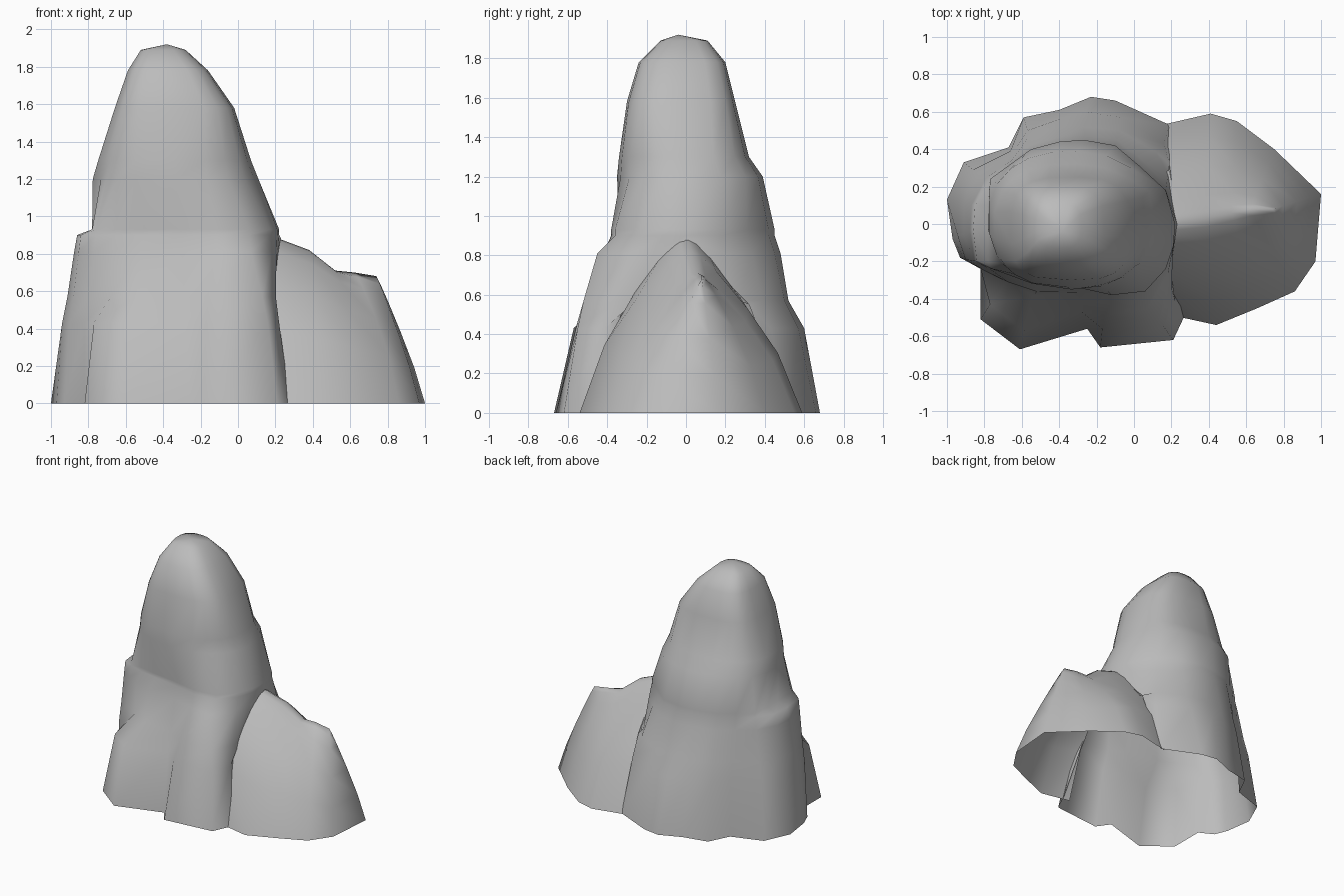
import bpy
import bmesh
from math import atan2, cos, sin, radians, copysign
from mathutils import Vector

cube = bpy.data.objects.get("Cube")
if cube:
    bpy.data.objects.remove(cube, do_unlink=True)

# Single stone colour
stone = bpy.data.materials.new("grey_stone")
stone.use_nodes = True
stone.diffuse_color = (0.5, 0.5, 0.5, 1)
bsdf = stone.node_tree.nodes["Principled BSDF"]
bsdf.inputs["Base Color"].default_value = stone.diffuse_color
bsdf.inputs["Roughness"].default_value = 0.9


def loft(name, rings, closed, apex=None):
    """Skin a stack of rings, leaving the bottom open."""
    bm = bmesh.new()
    rows = [[bm.verts.new(p) for p in ring] for ring in rings]
    count = len(rows[0])
    spans = count if closed else count - 1
    for low, high in zip(rows, rows[1:]):
        for i in range(spans):
            j = (i + 1) % count
            bm.faces.new((low[i], low[j], high[j], high[i]))
    if apex:
        tip = bm.verts.new(apex)
        for i in range(spans):
            bm.faces.new((rows[-1][i], rows[-1][(i + 1) % count], tip))
    bmesh.ops.remove_doubles(bm, verts=bm.verts[:], dist=0.0005)
    mesh = bpy.data.meshes.new(name)
    bm.to_mesh(mesh)
    bm.free()
    mesh.materials.append(stone)
    obj = bpy.data.objects.new(name, mesh)
    bpy.context.collection.objects.link(obj)
    bpy.ops.object.select_all(action="DESELECT")
    obj.select_set(True)
    bpy.context.view_layer.objects.active = obj
    bpy.ops.object.shade_smooth_by_angle(angle=radians(75))


# Tall spire outlines: lobed foot, buttresses, waist
foot = [(.23, 0), (.19, .32), (.19, .53), (-.1, .66), (-.23, .68), (-.4, .61),
        (-.59, .57), (-.67, .41), (-.91, .33), (-1, .13), (-.97, -.08),
        (-.93, -.18), (-.82, -.24), (-.82, -.51), (-.61, -.67), (-.25, -.56),
        (-.18, -.66), (.21, -.62), (.28, -.47), (.19, -.33)]
buttress = [(.23, 0), (.19, .32), (.16, .43), (-.07, .57), (-.26, .6), (-.4, .56),
            (-.57, .5), (-.66, .39), (-.86, .29), (-.94, .12), (-.94, -.07),
            (-.9, -.19), (-.82, -.24), (-.77, -.43), (-.59, -.57), (-.28, -.47),
            (-.17, -.56), (.16, -.55), (.22, -.41), (.19, -.33)]
waist = [(.22, 0), (.17, .18), (.03, .31), (-.1, .42), (-.27, .45), (-.4, .44),
         (-.55, .4), (-.66, .32), (-.77, .24), (-.85, .1), (-.86, -.03),
         (-.84, -.2), (-.76, -.24), (-.65, -.28), (-.5, -.31), (-.3, -.34),
         (-.12, -.38), (.06, -.36), (.17, -.24), (.21, -.12)]
# The shoulder ledge steps the waist in on one side
ledge = [(max(x, -.78), y) for x, y in waist]
angles = [atan2((y - .03) / .42, (x + .3) / .53) for x, y in waist]
# Arch where the side rock opens into the spire: column -> lowest point
arch = {0: (.23, 0, .88), 1: (.19, .32, .55), 19: (.19, -.33, .5)}


def level(outline, z):
    return [arch[i] if i in arch and z < arch[i][2] else (x, y, z)
            for i, (x, y) in enumerate(outline)]


def between(t, changes):
    """Outline part way from buttress to waist, with some columns moved."""
    mixed = [tuple(Vector(a).lerp(Vector(b), t)) for a, b in zip(buttress, waist)]
    return [changes.get(i, p) for i, p in enumerate(mixed)]


def oval(x0, x1, y0, y1, z, power):
    """Rounded section; a lower power makes squarer corners."""
    cx, cy, rx, ry = (x0 + x1) / 2, (y0 + y1) / 2, (x1 - x0) / 2, (y1 - y0) / 2
    ring = []
    for a in angles:
        c, s = (copysign(abs(v) ** power, v) for v in (cos(a), sin(a)))
        ring.append((cx + rx * c, cy + ry * s, z))
    return ring


spire = [level(foot, 0), level(buttress, .43),
         level(between(.35, {3: (-.08, .5), 4: (-.26, .52), 12: (-.8, -.25),
                             13: (-.68, -.31), 14: (-.54, -.38),
                             16: (-.16, -.49), 17: (.13, -.52)}), .57),
         level(between(.8, {16: (-.12, -.42), 17: (.07, -.45)}), .81),
         level(waist, .9), level(ledge, .93),
         oval(-.78, .11, -.35, .39, 1.2, .88),
         oval(-.75, .07, -.34, .32, 1.3, .8),
         oval(-.66, -.02, -.3, .25, 1.58, .62),
         oval(-.59, -.16, -.24, .2, 1.78, .65),
         oval(-.52, -.28, -.13, .11, 1.89, .7)]
loft("tall_spire", spire, True, (-.38, -.04, 1.92))

# Low side rock: an open foot rising to a sloping ridge that runs into the spire
side_foot = [(.15, .53), (.41, .59), (.55, .55), (.75, .4), (1, .16),
             (.97, -.2), (.86, -.36), (.66, -.45), (.44, -.54), (.21, -.49)]
ridge = [(.14, 0, .91), (.38, .03, .82), (.52, .06, .71), (.62, .08, .7), (.74, .08, .68)]
ridge += ridge[::-1]
bulge = [.8, .75, .75, .6, .3, .3, .7, 1, 1, 1]
slope = [(0, 0), (.22, .42), (.5, .7), (.78, .91), (.92, .985), (1, 1)]
side = []
for inward, rise in slope:
    ring = []
    for (x, y), top, swell in zip(side_foot, ridge, bulge):
        p = Vector((x, y, 0)).lerp(Vector(top), inward)
        ring.append((p.x, p.y, top[2] * (inward + (rise - inward) * swell)))
    side.append(ring)
loft("low_side_rock", side, False)
